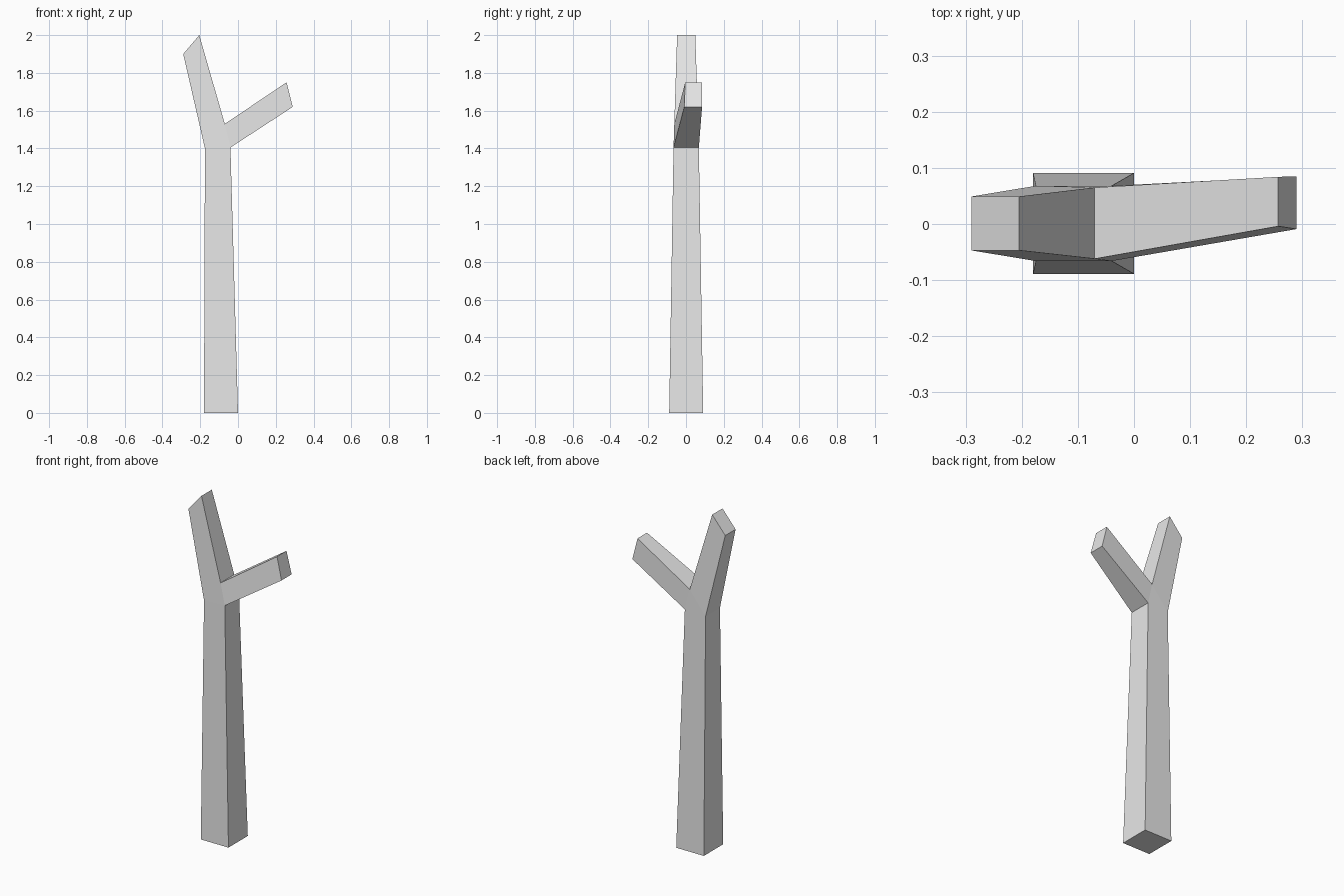
import bpy
import bmesh

cube = bpy.data.objects.get("Cube")
if cube:
    bpy.data.objects.remove(cube, do_unlink=True)

# Pale grey bark
bark = bpy.data.materials.new("pale grey")
bark.use_nodes = True
grey = (0.8, 0.8, 0.8, 1)
bark.diffuse_color = grey
bark.node_tree.nodes["Principled BSDF"].inputs["Base Color"].default_value = grey

# Silhouette corners: x, z, front y, back y
corners = {
    "base_right": (-0.18, 0, -0.089, 0.091),
    "base_left": (0, 0, -0.089, 0.091),
    "neck_left": (-0.04, 1.405, -0.066, 0.068),
    "low_tip_under": (0.29, 1.62, -0.009, 0.085),
    "low_tip_top": (0.257, 1.75, -0.004, 0.084),
    "crotch": (-0.07, 1.53, -0.062, 0.065),
    "high_tip_inner": (-0.205, 2.0, -0.047, 0.049),
    "high_tip_outer": (-0.29, 1.9, -0.047, 0.049),
    "neck_right": (-0.175, 1.4, -0.066, 0.068),
}

# Trunk, fork and the two branches, drawn on both front and back
panels = [
    ("base_right", "base_left", "neck_left", "neck_right"),
    ("neck_right", "neck_left", "crotch"),
    ("neck_left", "low_tip_under", "low_tip_top", "crotch"),
    ("neck_right", "crotch", "high_tip_inner", "high_tip_outer"),
]

bm = bmesh.new()
front = {n: bm.verts.new((x, f, z)) for n, (x, z, f, b) in corners.items()}
back = {n: bm.verts.new((x, b, z)) for n, (x, z, f, b) in corners.items()}
for names in panels:
    bm.faces.new([front[n] for n in names])
    bm.faces.new([back[n] for n in reversed(names)])

# Rim joining front and back around the silhouette
outline = list(corners)
for a, b in zip(outline, outline[1:] + outline[:1]):
    bm.faces.new((front[b], front[a], back[a], back[b]))
bmesh.ops.recalc_face_normals(bm, faces=bm.faces)

mesh = bpy.data.meshes.new("forked_trunk")
bm.to_mesh(mesh)
bm.free()
mesh.materials.append(bark)
trunk = bpy.data.objects.new("forked_trunk", mesh)
bpy.context.collection.objects.link(trunk)
